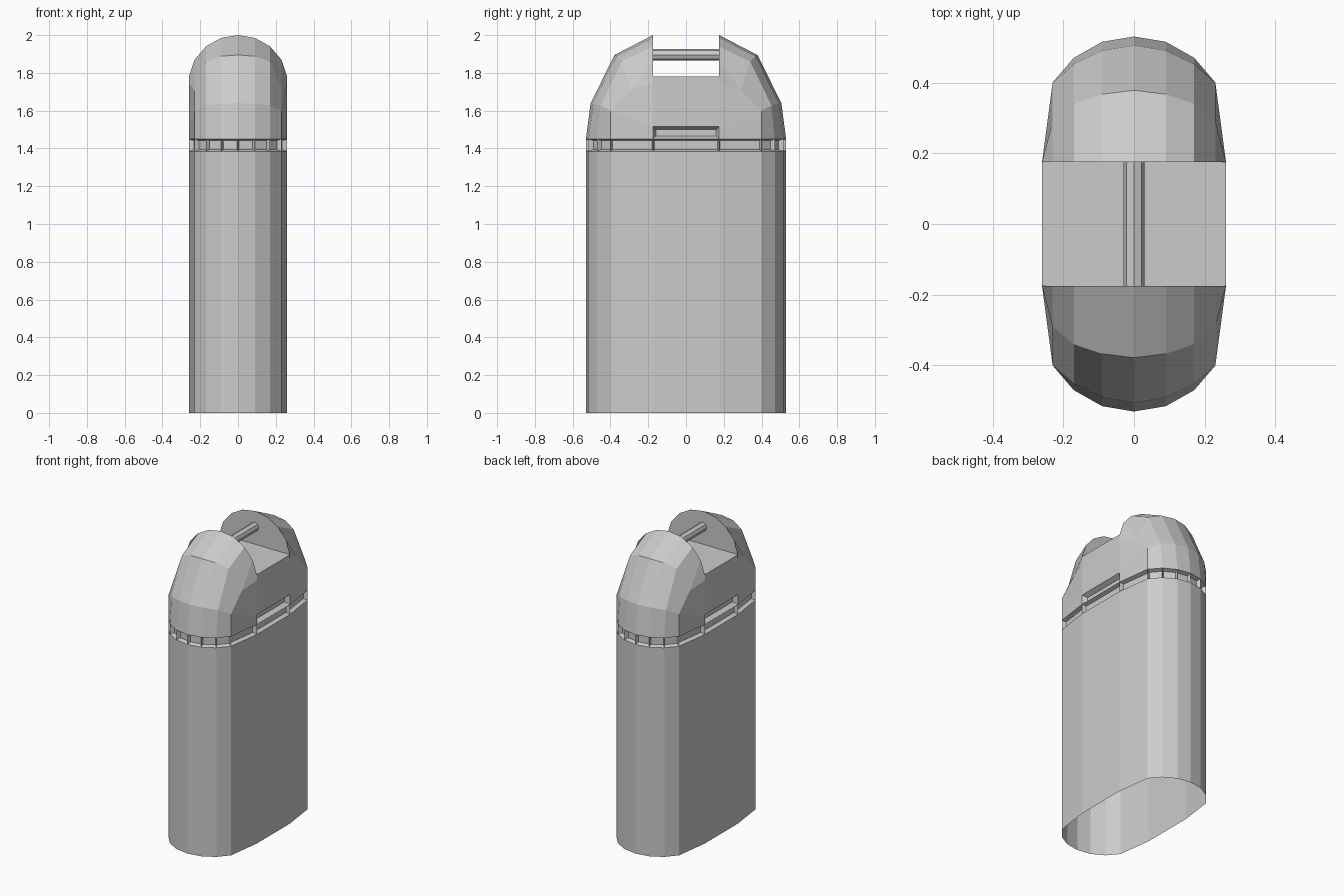
import bpy, bmesh, math
from mathutils import Matrix

cube = bpy.data.objects.get("Cube")
if cube:
    bpy.data.objects.remove(cube)

grey = bpy.data.materials.new("light grey")
grey.use_nodes = True
grey.diffuse_color = (0.6, 0.6, 0.6, 1)
grey.node_tree.nodes["Principled BSDF"].inputs["Base Color"].default_value = (0.6, 0.6, 0.6, 1)


def add_object(name, bm):
    mesh = bpy.data.meshes.new(name)
    bm.normal_update()
    bm.to_mesh(mesh)
    bm.free()
    mesh.materials.append(grey)
    obj = bpy.data.objects.new(name, mesh)
    bpy.context.collection.objects.link(obj)
    return obj


# Columns run from the centre line (0) to the side wall (4)
GAP = 0.175
X = (0, 0.09, 0.17, 0.23, 0.26)
BASE_Y = (0.53, 0.515, 0.47, 0.4, GAP)

# Each row: depth per column, height per column
ROWS = (
    (BASE_Y, (0,) * 5),
    (BASE_Y, (1.385,) * 5),
    (BASE_Y, (1.45,) * 5),
    ((0.505, 0.49, 0.452, 0.4, GAP), (1.64, 1.637, 1.628, 1.6, 1.515)),
    ((0.378, 0.367, 0.34, 0.29, GAP), (1.895, 1.888, 1.86, 1.71, 1.745)),
    ((GAP,) * 5, (2.0, 1.985, 1.94, 1.87, 1.78)),
)


def ring(bm, depths, heights):
    """Full loop: front end left to right, then back end right to left."""
    verts = []
    for side in (-1, 1):
        for i in range(-4, 5):
            c = abs(i)
            x = X[c] * (1 if i > 0 else -1) * -side
            verts.append(bm.verts.new((x, side * depths[c], heights[c])))
    return verts


# Casing: open-bottomed body, two faceted end domes and a floor between them
bm = bmesh.new()
rings = [ring(bm, *row) for row in ROWS]
count = len(rings[0])
band, slots = [], []
for r, (low, high) in enumerate(zip(rings, rings[1:])):
    for k in range(count):
        n = (k + 1) % count
        face = bm.faces.new((low[k], low[n], high[n], high[k]))
        if r == 1:
            band.append(face)
        elif r == 2 and k in (8, 17):
            slots.append(face)

top = rings[-1]
bm.faces.new(top[:9])
bm.faces.new(top[9:])
bm.faces.new((top[0], top[8], top[9], top[17]))
bmesh.ops.recalc_face_normals(bm, faces=bm.faces[:])

# Recessed windows around the band, and one slot above it on each side
bmesh.ops.inset_individual(bm, faces=band, thickness=0.012, depth=-0.025)
bmesh.ops.inset_individual(bm, faces=slots, thickness=0.022, depth=-0.03)
add_object("casing", bm)

# Rod across the gap
bm = bmesh.new()
bmesh.ops.create_cone(bm, cap_ends=True, segments=8, radius1=0.03, radius2=0.03, depth=2 * GAP,
                      matrix=Matrix.Translation((0, 0, 1.896)) @ Matrix.Rotation(math.pi / 2, 4, 'X'))
add_object("hinge_rod", bm)
